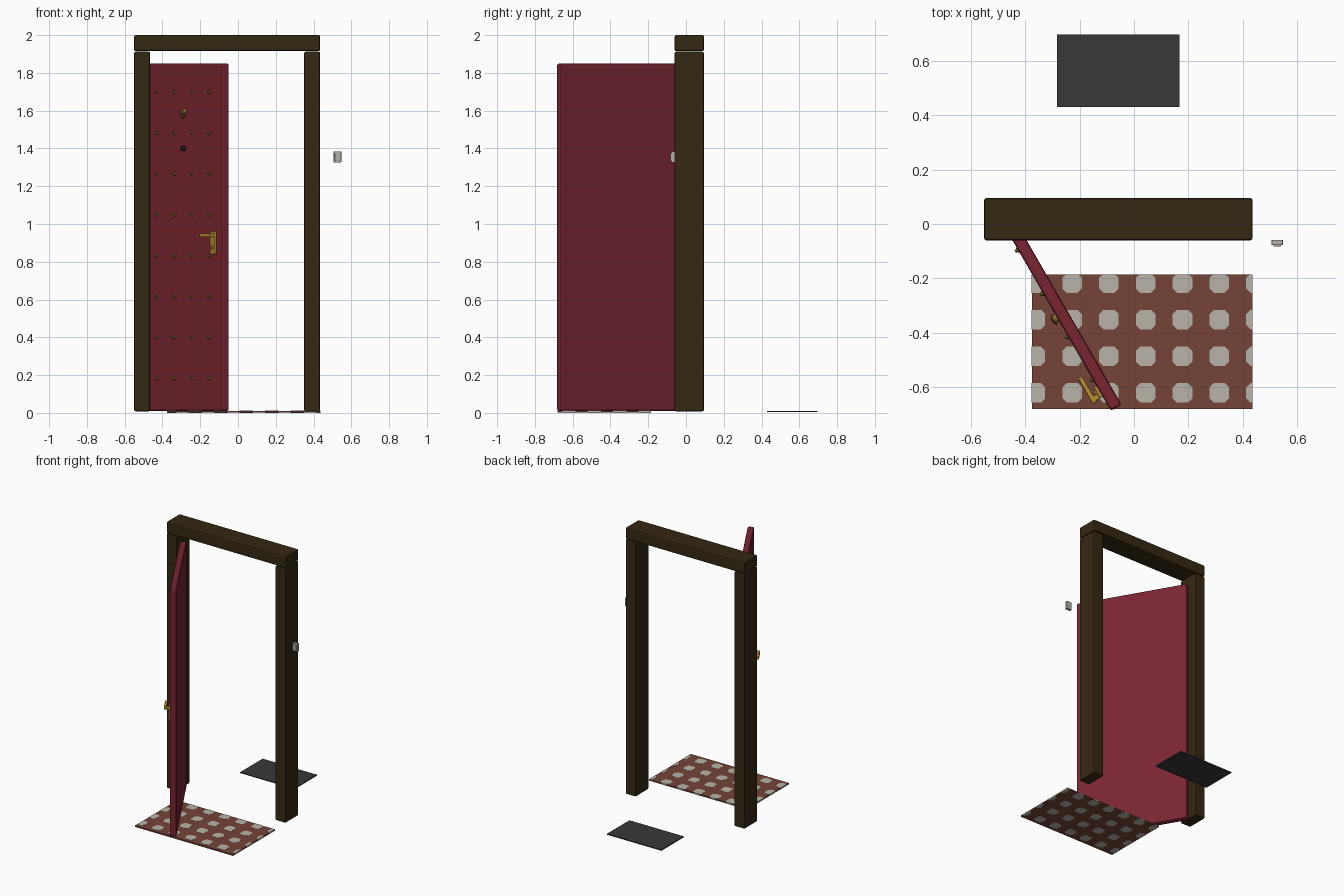
import bpy, bmesh, math
from mathutils import Matrix, Vector

if "Cube" in bpy.data.objects:
    bpy.data.objects.remove(bpy.data.objects["Cube"])


def mat(name, hexcol):
    lin = lambda c: c / 12.92 if c <= 0.04045 else ((c + 0.055) / 1.055) ** 2.4
    m = bpy.data.materials.new(name)
    rgb = [lin(int(hexcol[i:i + 2], 16) / 255) for i in (0, 2, 4)]
    m.diffuse_color = (*rgb, 1)
    m.use_nodes = True
    m.node_tree.nodes["Principled BSDF"].inputs["Base Color"].default_value = m.diffuse_color
    return m


RED = mat("door red", "7a2532")
WOOD = mat("dark wood", "352812")
GOLD = mat("gold", "b48c30")
BRASS = mat("stud brass", "86702e")
BLACK = mat("black", "24211c")
RUG = mat("rug brown", "754437")
CREAM = mat("rug cream", "b8b4a8")
GREY = mat("dark grey", "383838")
SWITCH = mat("switch grey", "b4b1a8")

# door space: x runs from the free edge to the hinge, y is the outside face
DOOR = Matrix.Translation((-0.065, -0.675, 0)) @ Matrix.Rotation(math.radians(120), 4, 'Z')
FACE = 0.0225


def finish(name, bm, material, space=Matrix()):
    bmesh.ops.recalc_face_normals(bm, faces=bm.faces)
    me = bpy.data.meshes.new(name)
    bm.to_mesh(me)
    bm.free()
    me.materials.append(material)
    ob = bpy.data.objects.new(name, me)
    ob.matrix_world = space
    bpy.context.collection.objects.link(ob)
    return ob


def box(name, lo, hi, material, bevel=0, space=Matrix(), segments=2):
    bm = bmesh.new()
    lo, hi = Vector(lo), Vector(hi)
    bmesh.ops.create_cube(bm, size=1, matrix=Matrix.Translation((lo + hi) / 2)
                          @ Matrix.Diagonal((*(hi - lo), 1)))
    if bevel:
        bmesh.ops.bevel(bm, geom=bm.edges[:], offset=bevel, segments=segments,
                        profile=0.5, affect='EDGES')
    return finish(name, bm, material, space)


def knob(bm, t, n0, n1, z, r1, r2, sides):
    """Cone or cylinder standing out of the door face."""
    m = Matrix.Translation((t, (n0 + n1) / 2, z)) @ Matrix.Rotation(-math.pi / 2, 4, 'X')
    bmesh.ops.create_cone(bm, cap_ends=True, segments=sides, radius1=r1, radius2=r2,
                          depth=n1 - n0, matrix=m)


# frame
for side, x in (("left", -0.55), ("right", 0.35)):
    box(side + "_post", (x, -0.06, 0.008), (x + 0.085, 0.095, 1.912), WOOD, 0.008)
box("lintel", (-0.55, -0.06, 1.915), (0.435, 0.095, 2.0), WOOD, 0.008)

# open door leaf
box("door_leaf", (0, -FACE, 0.01), (0.80, FACE, 1.85), RED, 0.01, DOOR)

# studs in a 4 by 8 grid
bm = bmesh.new()
for c in range(4):
    for r in range(8):
        knob(bm, 0.133 + 0.183 * c, FACE - 0.002, FACE + 0.012, 0.183 + 0.2165 * r, 0.012, 0.004, 8)
finish("door_studs", bm, BRASS, DOOR)

# peephole
bm = bmesh.new()
knob(bm, 0.395, FACE - 0.002, FACE + 0.022, 1.40, 0.014, 0.012, 16)
finish("peephole", bm, BLACK, DOOR)

# knocker: back plate, ring and hanging drop
bm = bmesh.new()
knob(bm, 0.395, FACE - 0.002, FACE + 0.016, 1.595, 0.018, 0.012, 10)
segs, sides = 16, 6
rings = []
for i in range(segs):
    a = 2 * math.pi * i / segs
    ring = []
    for j in range(sides):
        b = 2 * math.pi * j / sides
        rad = 0.018 + 0.004 * math.cos(b)
        ring.append(bm.verts.new((0.395 + rad * math.cos(a), FACE + 0.014 + 0.004 * math.sin(b),
                                  1.578 + rad * math.sin(a))))
    rings.append(ring)
for i in range(segs):
    p, q = rings[i], rings[(i + 1) % segs]
    for j in range(sides):
        k = (j + 1) % sides
        bm.faces.new((p[j], p[k], q[k], q[j]))
finish("knocker", bm, BRASS, DOOR)

# handle: plate, stem and lever
box("handle_plate", (0.06, FACE - 0.002, 0.84), (0.108, FACE + 0.012, 0.96), GOLD, 0.003, DOOR)
box("handle_stem", (0.06, FACE, 0.93), (0.08, 0.066, 0.95), GOLD, 0.003, DOOR)
box("handle_lever", (0.055, 0.05, 0.93), (0.165, 0.068, 0.95), GOLD, 0.004, DOOR)
bm = bmesh.new()
knob(bm, 0.084, FACE + 0.008, FACE + 0.018, 0.875, 0.011, 0.011, 12)
finish("key_cylinder", bm, GOLD, DOOR)

# spotted rug: octagon spots cut off at the rug edges
X0, X1, Y0, Y1 = -0.375, 0.435, -0.68, -0.185
box("rug", (X0, Y0, 0.0008), (X1, Y1, 0.011), RUG)
bm = bmesh.new()
R, C = 0.036, 0.02
outline = [(R, -C), (R, C), (C, R), (-C, R), (-R, C), (-R, -C), (-C, -R), (C, -R)]
for i in range(7):
    for j in range(4):
        cx, cy = -0.362 + 0.135 * i, -0.62 + 0.1345 * j
        pts = []
        for dx, dy in outline:
            p = (min(max(cx + dx, X0 - 0.0005), X1 + 0.0005),
                 min(max(cy + dy, Y0 - 0.0005), Y1 + 0.0005))
            if p not in pts:
                pts.append(p)
        lower = [bm.verts.new((*p, 0)) for p in pts]
        upper = [bm.verts.new((*p, 0.012)) for p in pts]
        bm.faces.new(lower[::-1])
        bm.faces.new(upper)
        for k in range(len(pts)):
            m = (k + 1) % len(pts)
            bm.faces.new((lower[k], lower[m], upper[m], upper[k]))
finish("rug_spots", bm, CREAM)

# plain mat behind the door
box("back_mat", (-0.283, 0.43, 0.004), (0.167, 0.695, 0.011), GREY)

# wall switch
box("switch_plate", (0.505, -0.078, 1.325), (0.547, -0.058, 1.385), SWITCH, 0.003)
box("switch_rocker", (0.512, -0.083, 1.333), (0.54, -0.07, 1.377), SWITCH, 0.002)

for ob in bpy.data.objects:
    if ob.type == 'MESH' and ob.name in ("peephole", "knocker", "key_cylinder"):
        bpy.ops.object.select_all(action='DESELECT')
        ob.select_set(True)
        bpy.context.view_layer.objects.active = ob
        bpy.ops.object.shade_smooth_by_angle()
